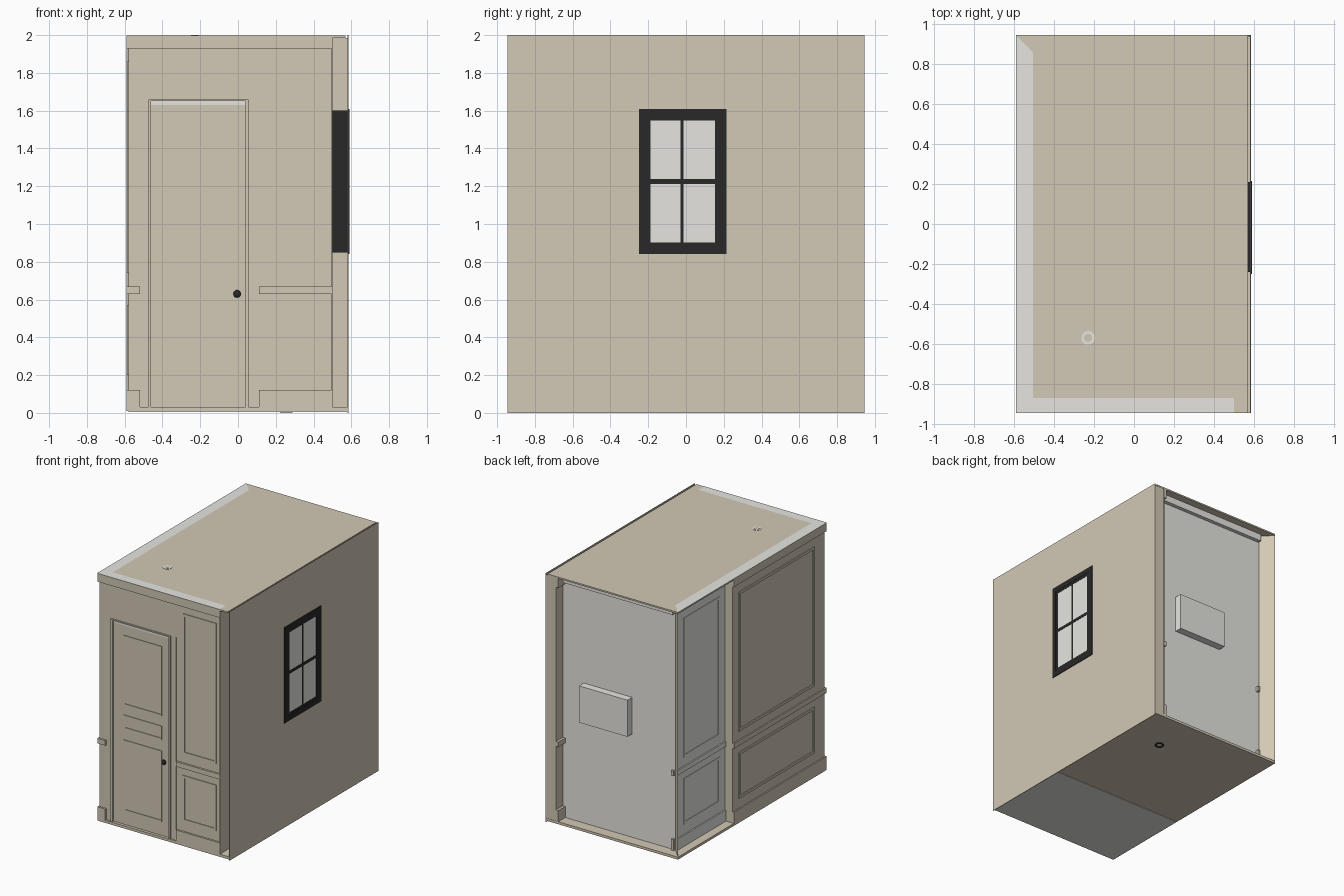
import bpy, math

if "Cube" in bpy.data.objects:
    bpy.data.objects.remove(bpy.data.objects["Cube"])


def material(name, rgb):
    m = bpy.data.materials.new(name)
    m.diffuse_color = (*rgb, 1)
    m.use_nodes = True
    m.node_tree.nodes["Principled BSDF"].inputs["Base Color"].default_value = m.diffuse_color
    return m


BEIGE = material("warm_beige", (0.645, 0.58, 0.46))
LIGHT = material("light_grey", (0.79, 0.785, 0.75))
DARK = material("charcoal", (0.021, 0.021, 0.022))


def mesh(name, verts, faces, mat):
    me = bpy.data.meshes.new(name)
    me.from_pydata(verts, [], faces)
    me.materials.append(mat)
    ob = bpy.data.objects.new(name, me)
    bpy.context.collection.objects.link(ob)
    return ob


def box(name, x, y, z, mat=BEIGE):
    v = [(a, b, c) for a in x for b in y for c in z]
    f = [(0, 1, 3, 2), (4, 6, 7, 5), (0, 4, 5, 1), (2, 3, 7, 6), (0, 2, 6, 4), (1, 5, 7, 3)]
    return mesh(name, v, f, mat)


def frame(name, axis, depth, u, v, w, mat=BEIGE):
    """Four bars around a rectangle lying across the given axis."""
    bars = [(u, (v[0], v[0] + w)), (u, (v[1] - w, v[1])),
            ((u[0], u[0] + w), (v[0] + w, v[1] - w)), ((u[1] - w, u[1]), (v[0] + w, v[1] - w))]
    for i, (a, b) in enumerate(bars):
        x, y = (depth, a) if axis == "x" else (a, depth)
        box(f"{name}_{i + 1}", x, y, b, mat)


def cylinder(name, r, h, loc, mat, rot=(0, 0, 0)):
    bpy.ops.mesh.primitive_cylinder_add(vertices=24, radius=r, depth=h, location=loc, rotation=rot)
    ob = bpy.context.object
    ob.name = name
    ob.data.materials.append(mat)
    bpy.ops.object.shade_smooth_by_angle()
    return ob


# Floor, lighter front underside and drain
box("floor", (-0.59, 0.585), (-0.945, 0.945), (0.01, 0.03))
box("floor_front_underside", (-0.58, 0.58), (-0.94, -0.2), (0.006, 0.01), LIGHT)
bpy.ops.mesh.primitive_torus_add(major_radius=0.029, minor_radius=0.006, major_segments=24,
                                 minor_segments=6, location=(0.255, 0.6, 0.006))
bpy.context.object.name = "floor_drain"
bpy.context.object.data.materials.append(DARK)

# Ceiling, light crown tops and ceiling lamp
box("ceiling", (-0.59, 0.57), (-0.945, 0.945), (1.985, 1.997))
mesh("left_crown_top", [(-0.59, -0.945, 1.999), (-0.505, -0.87, 1.999), (-0.505, 0.86, 1.999),
                        (-0.59, 0.945, 1.999)], [(0, 1, 2, 3)], LIGHT)
mesh("front_crown_top", [(-0.59, -0.945, 1.999), (0.5, -0.945, 1.999), (0.5, -0.87, 1.999),
                         (-0.505, -0.87, 1.999)], [(0, 1, 2, 3)], LIGHT)
cylinder("ceiling_lamp_ring", 0.034, 0.004, (-0.23, -0.57, 1.997), LIGHT)
cylinder("ceiling_lamp", 0.02, 0.005, (-0.23, -0.57, 1.9975), BEIGE)

# Right wall: outer sheet, inner sheet, and back end
box("right_wall_outer", (0.581, 0.586), (-0.945, 0.945), (0.0, 2))
box("right_wall_inner", (0.495, 0.5), (-0.94, 0.945), (0.03, 1.985))
box("right_wall_back_end", (0.5, 0.581), (0.938, 0.943), (0.03, 1.985))
for n, z in (("baseboard", (0.03, 0.12)), ("chair_rail", (0.63, 0.67)), ("crown", (1.91, 1.985))):
    box("right_" + n, (0.475, 0.495), (-0.9, 0.945), z)

# Window
box("window_box", (0.5, 0.584), (-0.24, 0.21), (0.85, 1.6), DARK)
frame("window_frame", "x", (0.584, 0.591), (-0.25, 0.215), (0.84, 1.61), 0.04, DARK)
frame("window_sash", "x", (0.584, 0.589), (-0.21, 0.175), (0.88, 1.57), 0.022, DARK)
box("window_glass", (0.584, 0.587), (-0.19, 0.155), (0.9, 1.55), LIGHT)
box("window_mullion", (0.584, 0.589), (-0.028, -0.012), (0.9, 1.55), DARK)
box("window_crossbar", (0.584, 0.589), (-0.19, 0.155), (1.213, 1.237), DARK)

# Left wall: panelled front part, recessed light part, mitred back end
box("left_wall", (-0.58, -0.5), (-0.93, 0.235), (0.03, 1.985))
box("left_recess_wall", (-0.505, -0.5), (0.235, 0.855), (0.03, 1.985))
box("left_recess_lining", (-0.51, -0.505), (0.235, 0.855), (0.03, 1.985), LIGHT)
mesh("left_mitred_end", [(-0.505, 0.855, 0.03), (-0.59, 0.943, 0.03), (-0.59, 0.943, 1.985),
                         (-0.505, 0.855, 1.985)], [(0, 1, 2, 3)], BEIGE)
for n, z in (("upper", (0.74, 1.86)), ("lower", (0.2, 0.57))):
    frame(f"left_{n}_panel", "x", (-0.587, -0.58), (-0.80, 0.16), z, 0.02)
    frame(f"left_recess_{n}_panel", "x", (-0.514, -0.51), (0.30, 0.76), z, 0.02, LIGHT)
for n, z in (("baseboard", (0.03, 0.12)), ("chair_rail", (0.63, 0.67)), ("crown", (1.93, 1.985))):
    box("left_" + n, (-0.59, -0.58), (-0.945, 0.235), z)
    box("left_recess_" + n, (-0.52, -0.51), (0.235, 0.855), z, LIGHT)
    box("left_inner_" + n, (-0.5, -0.48), (0.855, 0.875), z)

# Back wall with protruding niche
box("back_wall", (-0.5, 0.5), (0.85, 0.855), (0.03, 1.985), LIGHT)
box("back_niche", (-0.12, 0.31), (0.855, 0.915), (0.86, 1.155), LIGHT)
box("back_crown", (-0.5, 0.5), (0.855, 0.885), (1.93, 1.985), LIGHT)

# Front wall, split around the doorway
FY = (-0.93, -0.92)
box("front_wall_left", (-0.58, -0.465), FY, (0.03, 1.985))
box("front_wall_right", (0.045, 0.5), FY, (0.03, 1.985))
box("front_wall_top", (-0.465, 0.045), FY, (1.65, 1.985))
box("front_crown", (-0.59, 0.5), (-0.945, -0.93), (1.93, 1.985))
for n, z in (("baseboard", (0.03, 0.12)), ("chair_rail", (0.63, 0.67))):
    box(f"front_left_{n}", (-0.59, -0.52), (-0.945, -0.93), z)
    box(f"front_right_{n}", (0.11, 0.5), (-0.945, -0.93), z)
for n, z in (("upper", (0.74, 1.87)), ("lower", (0.2, 0.57))):
    frame(f"front_{n}_panel", "y", (-0.936, -0.93), (0.16, 0.46), z, 0.02)

# Door, casing and knob
box("door_slab", (-0.46, 0.04), (-0.922, -0.9), (0.03, 1.63))
for n, x in (("left", (-0.475, -0.46)), ("right", (0.04, 0.055))):
    box(f"door_casing_{n}", x, (-0.94, -0.9), (0.03, 1.66))
box("door_casing_top", (-0.46, 0.04), (-0.94, -0.9), (1.65, 1.66))
box("door_head_gap", (-0.46, 0.04), (-0.926, -0.91), (1.63, 1.65), LIGHT)
box("door_trim_edge", (0.095, 0.103), (-0.936, -0.93), (0.03, 1.66))
for i, z in enumerate(((0.14, 0.71), (0.8, 0.91), (0.99, 1.55))):
    frame(f"door_panel_{i + 1}", "y", (-0.927, -0.922), (-0.37, -0.03), z, 0.012)
cylinder("door_knob_stem", 0.008, 0.02, (-0.005, -0.927, 0.63), DARK, (math.pi / 2, 0, 0))
bpy.ops.mesh.primitive_uv_sphere_add(segments=20, ring_count=12, radius=0.02, location=(-0.005, -0.935, 0.63))
knob = bpy.context.object
knob.name = "door_knob"
knob.scale = (1, 0.5, 1)
knob.data.materials.append(DARK)
bpy.ops.object.shade_smooth_by_angle()
